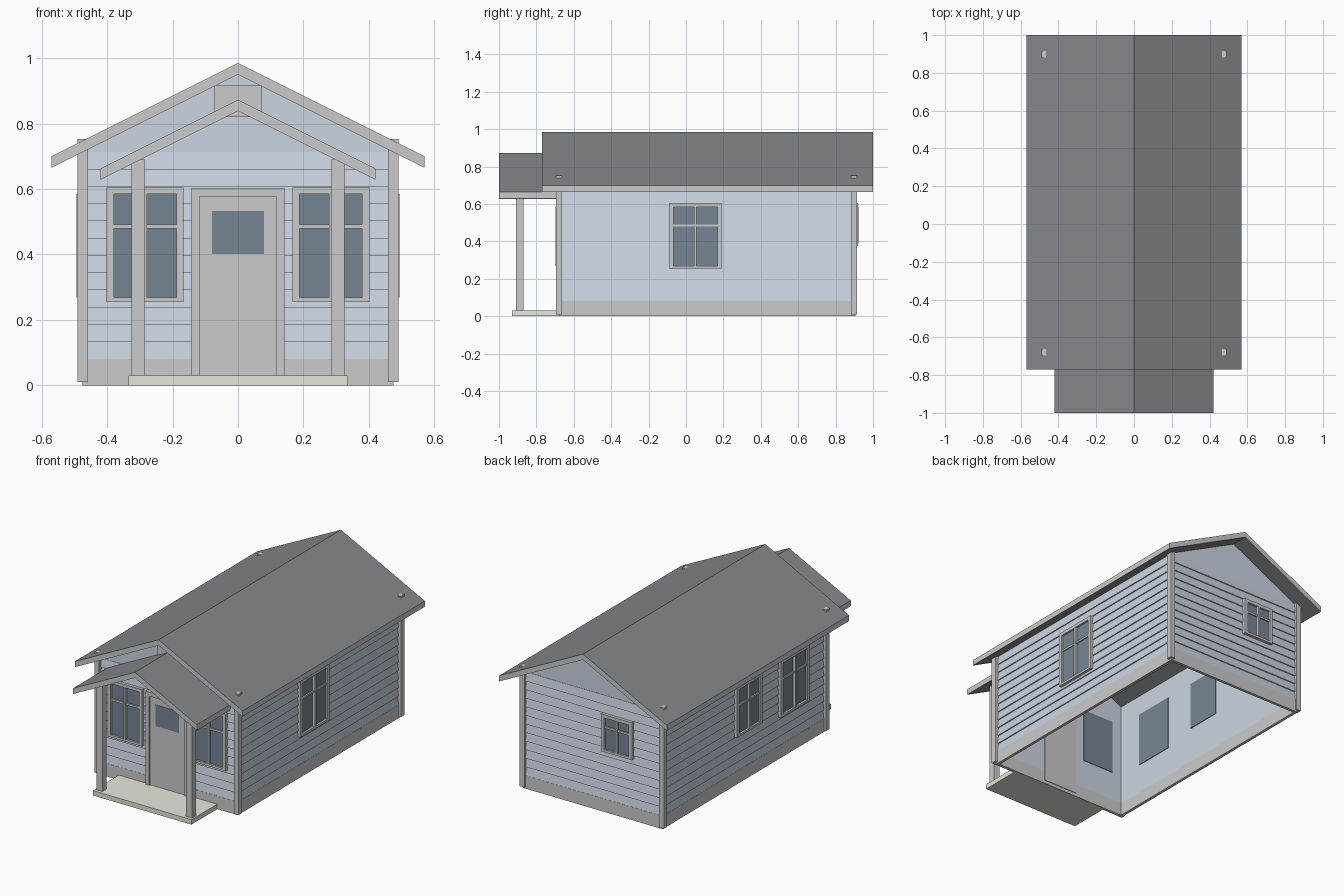
import bpy, bmesh
from mathutils import Matrix, Vector

if "Cube" in bpy.data.objects:
    bpy.data.objects.remove(bpy.data.objects["Cube"])


def material(name, rgb):
    m = bpy.data.materials.new(name)
    m.diffuse_color = (*rgb, 1)
    m.use_nodes = True
    m.node_tree.nodes["Principled BSDF"].inputs["Base Color"].default_value = m.diffuse_color
    return m


BLUE = material("blue_siding", (0.60, 0.67, 0.76))
ROOF = material("dark_roofing", (0.24, 0.245, 0.26))
GLASS = material("glass", (0.18, 0.24, 0.30))
TRIM = material("trim", (0.8, 0.8, 0.8))
STONE = material("porch_stone", (0.8, 0.8, 0.72))


def finish(name, bm, mats):
    bmesh.ops.recalc_face_normals(bm, faces=bm.faces)
    me = bpy.data.meshes.new(name)
    bm.to_mesh(me)
    bm.free()
    for m in mats:
        me.materials.append(m)
    ob = bpy.data.objects.new(name, me)
    bpy.context.collection.objects.link(ob)
    return ob


def boxes(name, bounds, mat=TRIM):
    """One object made of boxes, each (x0, x1, y0, y1, z0, z1)."""
    bm = bmesh.new()
    for x0, x1, y0, y1, z0, z1 in bounds:
        c = Vector((x0 + x1, y0 + y1, z0 + z1)) / 2
        s = (abs(x1 - x0), abs(y1 - y0), abs(z1 - z0), 1)
        bmesh.ops.create_cube(bm, size=1, matrix=Matrix.Translation(c) @ Matrix.Diagonal(s))
    return finish(name, bm, [mat])


def extrude(bm, pts, vec):
    """Close a planar outline into a prism along vec."""
    a = [bm.verts.new(p) for p in pts]
    b = [bm.verts.new(Vector(p) + Vector(vec)) for p in pts]
    bm.faces.new(a)
    bm.faces.new(b[::-1])
    for i in range(len(a)):
        j = (i + 1) % len(a)
        bm.faces.new((a[i], a[j], b[j], b[i]))


# Outer wall plane distance from the origin for each side
PLANE = {"front": 0.67, "back": 0.895, "left": 0.465, "right": 0.465}


def place(side, u, d, z):
    """u runs along the wall, d is the distance outward from its plane."""
    d += PLANE[side]
    return {"front": (u, -d, z), "back": (u, d, z),
            "left": (-d, u, z), "right": (d, u, z)}[side]


def wall_box(side, u0, u1, d0, d1, z0, z1):
    a, b = place(side, u0, d0, z0), place(side, u1, d1, z1)
    return (a[0], b[0], a[1], b[1], z0, z1)


# Walls: two gable ends and two long sides, open underneath
for side in ("front", "back"):
    bm = bmesh.new()
    outline = [(-0.465, 0.08), (0.465, 0.08), (0.465, 0.72), (0, 0.952), (-0.465, 0.72)]
    depth = Vector(place(side, 0, -0.008, 0)) - Vector(place(side, 0, 0, 0))
    extrude(bm, [place(side, x, 0, z) for x, z in outline], depth)
    finish(side + "_wall", bm, [BLUE])
for side in ("left", "right"):
    boxes(side + "_wall", [wall_box(side, -0.67, 0.895, -0.008, 0, 0.08, 0.72)], BLUE)

# Base band around the foot of the walls
boxes("base_band", [wall_box(s, u0, u1, -0.008, 0.01, 0, 0.08) for s, u0, u1 in (
    ("front", -0.475, 0.475), ("back", -0.475, 0.475),
    ("left", -0.67, 0.895), ("right", -0.67, 0.895))])

# Lapped siding boards: wedges that stand out at their lower edge
PITCH = 0.0527
for side, u0, u1 in (("front", -0.465, 0.465), ("back", -0.465, 0.465),
                     ("left", -0.67, 0.895), ("right", -0.67, 0.895)):
    bm = bmesh.new()
    along = Vector(place(side, u1, 0, 0)) - Vector(place(side, u0, 0, 0))
    for i in range(12):
        z = 0.08 + PITCH * i
        prof = [(-0.002, z), (0.009, z), (0.002, z + PITCH), (-0.002, z + PITCH)]
        extrude(bm, [place(side, u0, d, h) for d, h in prof], along)
    finish(side + "_siding", bm, [BLUE])

# Corner posts, their tops just pierce the roof
boxes("corner_posts", [(sx * 0.458, sx * 0.49, y0, y1, 0.01, 0.752)
                       for sx in (-1, 1) for y0, y1 in ((-0.695, -0.662), (0.882, 0.915))])


def roof(name, half, ridge, eave, y0, y1, t=0.035):
    bm = bmesh.new()
    outline = [(-half, eave - t), (0, ridge - t), (half, eave - t),
               (half, eave), (0, ridge), (-half, eave)]
    extrude(bm, [(x, y0, z) for x, z in outline], (0, y1 - y0, 0))
    bm.normal_update()
    for f in bm.faces:
        f.material_index = 1 if abs(f.normal.z) > 0.5 else 0
    finish(name, bm, [TRIM, ROOF])


roof("main_roof", 0.57, 0.985, 0.70, -0.77, 1.0)
roof("porch_roof", 0.42, 0.873, 0.663, -1.0, -0.67)


def window(name, side, u, w, z0, z1, bar_z):
    h, f = w / 2, 0.022
    iz0, iz1 = z0 + 0.014, z1 - 0.02
    boxes(name + "_glass", [wall_box(side, u - h + 0.01, u + h - 0.01, -0.012, 0.012,
                                     z0 + 0.005, z1 - 0.01)], GLASS)
    boxes(name + "_frame", [
        wall_box(side, u - h, u - h + f, 0, 0.024, z0, z1),
        wall_box(side, u + h - f, u + h, 0, 0.024, z0, z1),
        wall_box(side, u - h + f, u + h - f, 0, 0.024, iz1, z1),
        wall_box(side, u - h + f, u + h - f, 0, 0.024, z0, iz0)])
    boxes(name + "_bars", [
        wall_box(side, u - 0.006, u + 0.006, 0, 0.028, iz0, iz1),
        wall_box(side, u - h + f, u + h - f, 0, 0.02, bar_z - 0.006, bar_z + 0.006)])


window("front_left_window", "front", -0.284, 0.235, 0.255, 0.605, 0.485)
window("front_right_window", "front", 0.284, 0.235, 0.255, 0.605, 0.485)
window("right_window", "right", 0.05, 0.28, 0.255, 0.605, 0.485)
window("left_front_window", "left", -0.365, 0.28, 0.255, 0.605, 0.485)
window("left_back_window", "left", 0.08, 0.245, 0.295, 0.605, 0.485)
window("back_window", "back", -0.17, 0.21, 0.375, 0.605, 0.525)

# Front door with casing and small pane
boxes("door_casing", [
    wall_box("front", -0.142, -0.118, 0, 0.024, 0.03, 0.603),
    wall_box("front", 0.118, 0.142, 0, 0.024, 0.03, 0.603),
    wall_box("front", -0.118, 0.118, 0, 0.024, 0.577, 0.603)])
boxes("door", [wall_box("front", -0.118, 0.118, -0.012, 0.015, 0.02, 0.577)])
boxes("door_pane", [wall_box("front", -0.08, 0.08, 0, 0.017, 0.402, 0.533)], GLASS)

# Gable vent above the porch roof
boxes("gable_vent", [wall_box("front", -0.072, 0.072, 0, 0.015, 0.82, 0.916)])

# Porch slab and posts
boxes("porch_slab", [(-0.335, 0.335, -0.93, -0.67, 0, 0.03)], STONE)
boxes("porch_posts", [(s * 0.285, s * 0.325, -0.91, -0.87, 0.03, 0.69) for s in (-1, 1)])
